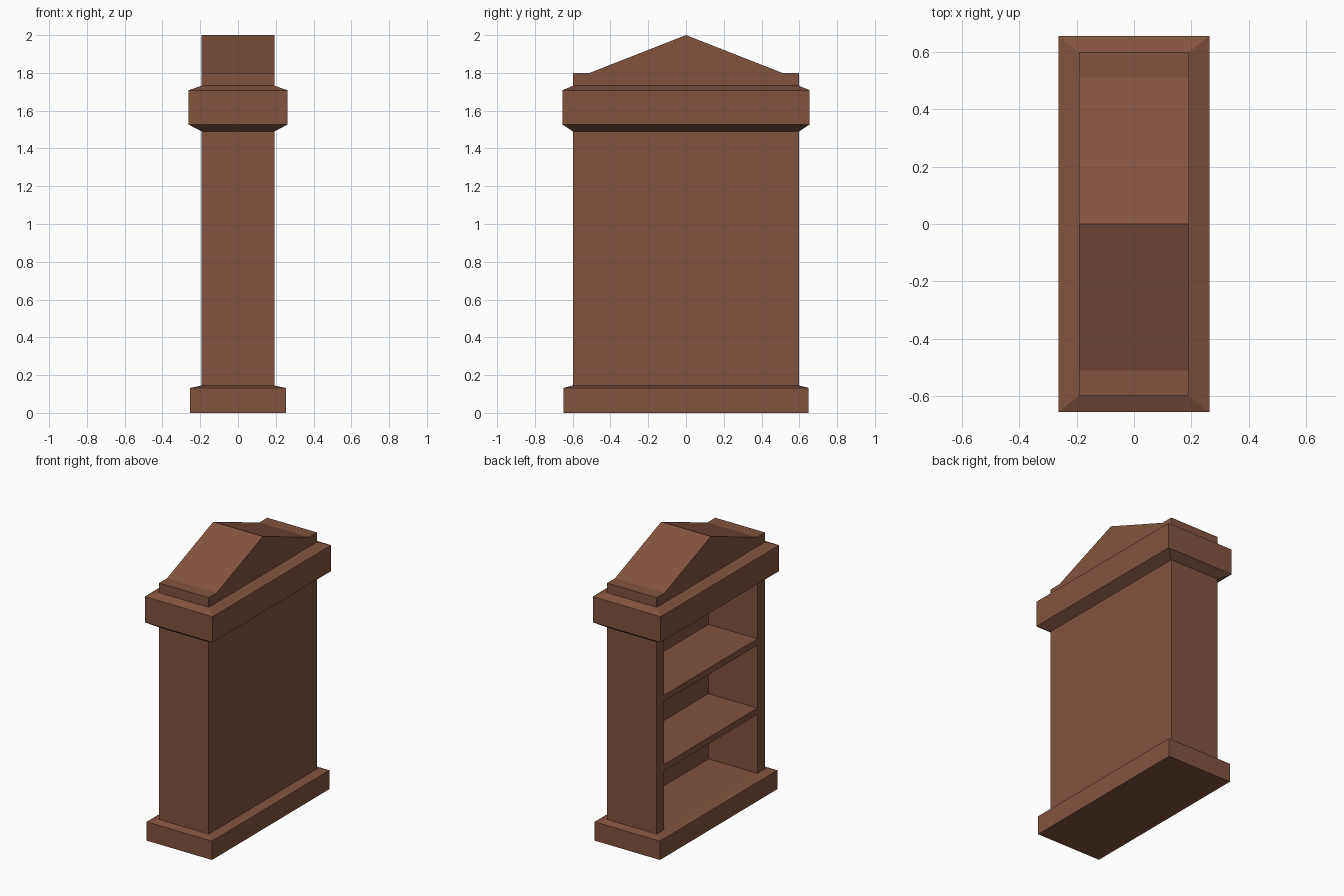
import bpy, bmesh

if "Cube" in bpy.data.objects:
    bpy.data.objects.remove(bpy.data.objects["Cube"])

wood = bpy.data.materials.new("brown_wood")
wood.diffuse_color = (0.225, 0.088, 0.049, 1)
wood.use_nodes = True
wood.node_tree.nodes["Principled BSDF"].inputs["Base Color"].default_value = wood.diffuse_color

BX, BY = 0.192, 0.598      # half width and half length of the cabinet body
OPEN_Y = 0.515             # half length of the open shelf bay
FLOOR, CEIL = 0.145, 1.49  # bay floor and ceiling


def finish(name, bm):
    bmesh.ops.recalc_face_normals(bm, faces=bm.faces)
    me = bpy.data.meshes.new(name)
    bm.to_mesh(me)
    bm.free()
    me.materials.append(wood)
    ob = bpy.data.objects.new(name, me)
    bpy.context.collection.objects.link(ob)
    return ob


def loft(name, rings):
    """Closed solid through stacked rectangles given as (half x, half y, z)."""
    bm = bmesh.new()
    loops = [[bm.verts.new((sx * hx, sy * hy, z))
              for sx, sy in ((-1, -1), (1, -1), (1, 1), (-1, 1))]
             for hx, hy, z in rings]
    for a, b in zip(loops, loops[1:]):
        for i in range(4):
            j = (i + 1) % 4
            bm.faces.new((a[i], a[j], b[j], b[i]))
    bm.faces.new(loops[0])
    bm.faces.new(loops[-1])
    return finish(name, bm)


def box(name, x0, x1, y0, y1, z0, z1):
    ob = loft(name, [((x1 - x0) / 2, (y1 - y0) / 2, z) for z in (z0, z1)])
    ob.location = ((x0 + x1) / 2, (y0 + y1) / 2, 0)
    return ob


# Plinth and cornice with sloped edges
loft("plinth", [(0.253, 0.649, 0), (0.253, 0.649, 0.132), (BX, BY, FLOOR)])
loft("cornice", [(BX, BY, CEIL), (0.263, 0.655, 1.527), (0.263, 0.655, 1.708),
                 (BX, BY, 1.732)])

# Side posts, thin back panel on +x, bay open towards -x
box("side_post_near", -BX, BX, -BY, -OPEN_Y, FLOOR, CEIL)
box("side_post_far", -BX, BX, OPEN_Y, BY, FLOOR, CEIL)
box("back_panel", BX - 0.006, BX, -OPEN_Y, OPEN_Y, FLOOR, CEIL)

# Shelves
for i, top in enumerate((0.602, 1.087)):
    box(f"shelf_{i + 1}", -BX, BX - 0.006, -OPEN_Y, OPEN_Y, top - 0.045, top)

# Crown block with gabled top, one profile extruded along x
bm = bmesh.new()
profile = [(-BY, 1.732), (BY, 1.732), (BY, 1.80), (0.51, 1.80), (0, 2.0),
           (-0.51, 1.80), (-BY, 1.80)]
face = bm.faces.new([bm.verts.new((-BX, y, z)) for y, z in profile])
ext = bmesh.ops.extrude_face_region(bm, geom=[face])
bmesh.ops.translate(bm, vec=(2 * BX, 0, 0),
                    verts=[v for v in ext["geom"] if isinstance(v, bmesh.types.BMVert)])
finish("gabled_crown", bm)
